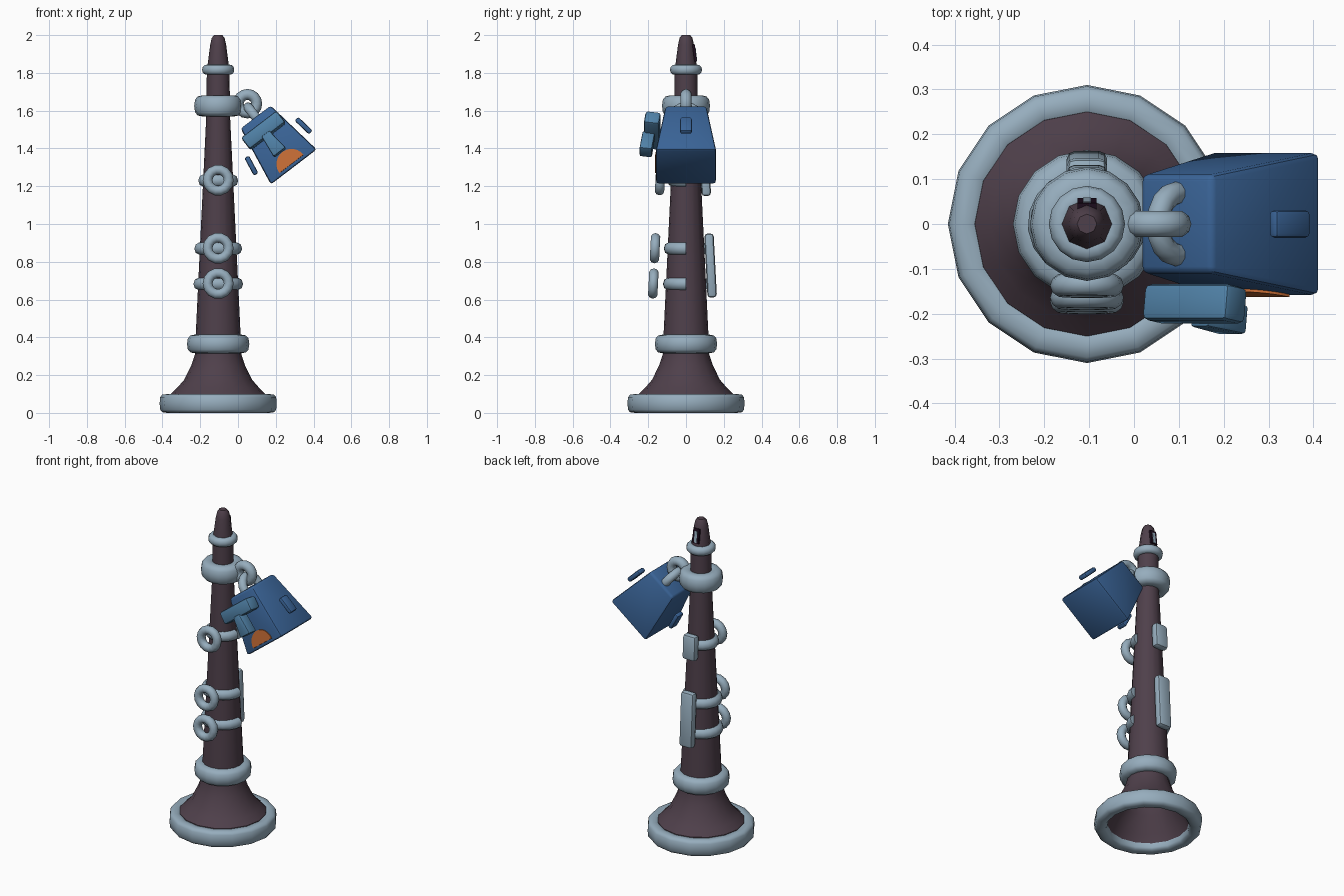
import bpy, bmesh, math
from mathutils import Matrix, Vector

if "Cube" in bpy.data.objects:
    bpy.data.objects.remove(bpy.data.objects["Cube"])

def mat(name, c):
    m = bpy.data.materials.new(name)
    m.diffuse_color = (*c, 1)
    m.use_nodes = True
    m.node_tree.nodes["Principled BSDF"].inputs["Base Color"].default_value = m.diffuse_color
    return m

WOOD = mat("dark_wood", (0.078, 0.051, 0.070))
SILVER = mat("pale_steel", (0.305, 0.418, 0.510))
BLUE = mat("bag_blue", (0.042, 0.127, 0.310))
LIGHT = mat("flap_blue", (0.080, 0.220, 0.385))
ORANGE = mat("orange", (0.560, 0.150, 0.035))
BLACK = mat("slot_dark", (0.013, 0.004, 0.013))
AX = -0.105                                   # instrument axis in x

def finish(name, bm, material, M=Matrix(), angle=35, bevel=0):
    bmesh.ops.recalc_face_normals(bm, faces=bm.faces)
    if bevel:
        bmesh.ops.bevel(bm, geom=bm.edges[:], offset=bevel, segments=2,
                        profile=0.5, affect='EDGES')
    bm.transform(M)
    me = bpy.data.meshes.new(name)
    bm.to_mesh(me)
    bm.free()
    me.materials.append(material)
    ob = bpy.data.objects.new(name, me)
    bpy.context.collection.objects.link(ob)
    bpy.ops.object.select_all(action='DESELECT')
    ob.select_set(True)
    bpy.context.view_layer.objects.active = ob
    bpy.ops.object.shade_smooth_by_angle(angle=math.radians(angle))
    return ob

def lathe(name, prof, material, segs=16, angle=35):
    """Revolve (radius, z) points around the instrument axis."""
    bm = bmesh.new()
    rows = []
    for r, z in prof:
        if r == 0:
            rows.append([bm.verts.new((0, 0, z))] * segs)
        else:
            rows.append([bm.verts.new((r * math.cos(2 * math.pi * i / segs),
                                       r * math.sin(2 * math.pi * i / segs), z))
                         for i in range(segs)])
    for a, b in zip(rows, rows[1:]):
        for i in range(segs):
            j = (i + 1) % segs
            vs = list(dict.fromkeys((a[i], a[j], b[j], b[i])))
            if len(vs) > 2:
                bm.faces.new(vs)
    return finish(name, bm, material, Matrix.Translation((AX, 0, 0)), angle)

def hoop(name, R, a, b, material, M, start=0, sweep=360, segs=16, sides=10, power=1.0):
    """Torus or torus arc about local z: a = radial half size, b = axial half size."""
    bm = bmesh.new()
    full = sweep == 360
    pw = lambda v: math.copysign(abs(v) ** power, v)
    rows = []
    for i in range(segs if full else segs + 1):
        t = math.radians(start + sweep * i / segs)
        row = []
        for k in range(sides):
            p = 2 * math.pi * k / sides
            r = R + a * pw(math.cos(p))
            row.append(bm.verts.new((r * math.cos(t), r * math.sin(t), b * pw(math.sin(p)))))
        rows.append(row)
    n = len(rows)
    for i in range(n if full else n - 1):
        A, B = rows[i], rows[(i + 1) % n]
        for k in range(sides):
            l = (k + 1) % sides
            bm.faces.new((A[k], A[l], B[l], B[k]))
    if not full:
        bm.faces.new(rows[0])
        bm.faces.new(rows[-1])
    return finish(name, bm, material, M, 50)

def block(name, size, material, M, bevel=0.0, top=(1, 1)):
    """Box with its top scaled by the given x and y factors."""
    bm = bmesh.new()
    bmesh.ops.create_cube(bm, size=1)
    for v in bm.verts:
        f = top if v.co.z > 0 else (1, 1)
        v.co = Vector((v.co.x * size[0] * f[0], v.co.y * size[1] * f[1], v.co.z * size[2]))
    return finish(name, bm, material, M, 40, bevel)

T = lambda x, y, z: Matrix.Translation((x, y, z))
RX = lambda d: Matrix.Rotation(math.radians(d), 4, 'X')
RY = lambda d: Matrix.Rotation(math.radians(d), 4, 'Y')

# Instrument tube with hollow flared bell
lathe("body", [(0, 0.40), (0.085, 0.40), (0.115, 0.28), (0.155, 0.18), (0.215, 0.09),
               (0.24, 0.03), (0.255, 0.03), (0.25, 0.10), (0.215, 0.135), (0.18, 0.175),
               (0.143, 0.25), (0.123, 0.31), (0.119, 0.41), (0.063, 1.57), (0.06, 1.81),
               (0, 1.81)], WOOD)
lathe("mouthpiece", [(0, 1.80), (0.06, 1.80), (0.055, 1.85), (0.042, 1.95),
                     (0.034, 1.985), (0.022, 2.0), (0, 2.0)], WOOD, 8, 50)

# Reed slot on the back of the mouthpiece
block("reed_slot", (0.042, 0.014, 0.09), BLACK, T(AX, 0.045, 1.905) @ RX(7))
block("reed", (0.018, 0.014, 0.07), SILVER, T(AX, 0.048, 1.90) @ RX(7))

# Metal collars
for name, R, a, z, b, p in (("bell_rim", 0.272, 0.038, 0.05, 0.05, 0.6),
                            ("lower_collar", 0.120, 0.045, 0.365, 0.05, 0.75),
                            ("upper_collar", 0.082, 0.045, 1.625, 0.056, 0.75),
                            ("mouth_collar", 0.058, 0.027, 1.817, 0.027, 0.9)):
    hoop(name, R, a, b, SILVER, T(AX, 0, z), power=p, sides=12)

# Finger rings and the bands that carry them round the left side to the back
for i, (z, R, y) in enumerate(((0.685, 0.132, -0.173), (0.872, 0.127, -0.164),
                               (1.232, 0.106, -0.137))):
    hoop(f"finger_ring_{i}", 0.056, 0.026, 0.026, SILVER, T(AX, y, z) @ RX(87), segs=14)
    hoop(f"key_band_{i}", R - 0.026, 0.026, 0.032, SILVER,
         T(AX, 0, z - 0.002) @ Matrix.Diagonal((1, 0.93, 1, 1)), 0, -270, 14, 8)

# Back key plates
block("long_back_key", (0.09, 0.05, 0.34), SILVER, T(AX, 0.130, 0.78) @ RX(3), 0.018)
block("short_back_key", (0.09, 0.05, 0.155), SILVER, T(AX, 0.104, 1.225) @ RX(3), 0.018)

# Link hung from the upper collar
hoop("hanging_link", 0.049, 0.029, 0.030, SILVER, T(0.05, 0, 1.637) @ RX(90))

# Tilted charm bag
BAG = T(0.1945, 0, 1.434) @ RY(-37.4)
block("bag", (0.305, 0.32, 0.332), BLUE, BAG, 0.014, (0.655, 0.68))
hoop("bag_loop", 0.069, 0.026, 0.026, SILVER, BAG @ T(0, 0, 0.163) @ RX(90)
     @ RY(90), 0, 360, 16)
for s, n in ((1, "right"), (-1, "left")):
    block(f"{n}_side_tab", (0.028, 0.062, 0.106), BLUE,
          BAG @ T(s * 0.174, 0, -0.024) @ RY(-s * 9), 0.010)
block("front_flap", (0.238, 0.082, 0.078), LIGHT, BAG @ T(-0.010, -0.178, 0.084) @ RX(-8), 0.014)
block("flap_strap", (0.080, 0.066, 0.125), LIGHT, BAG @ T(-0.012, -0.205, 0.0) @ RX(-8),
      0.008, (0.65, 1))

# Orange half-round patch on the bag front
bm = bmesh.new()
pts = [(0.08 * math.cos(math.pi * i / 12), 0.08 * math.sin(math.pi * i / 12)) for i in range(13)]
fr = [bm.verts.new((x, -0.004, z)) for x, z in pts]
bk = [bm.verts.new((x, 0.004, z)) for x, z in pts]
bm.faces.new(fr)
bm.faces.new(bk[::-1])
for i in range(13):
    j = (i + 1) % 13
    bm.faces.new((fr[i], fr[j], bk[j], bk[i]))
finish("orange_patch", bm, ORANGE, BAG @ T(0, -0.159, -0.146) @ RX(-8.7))
